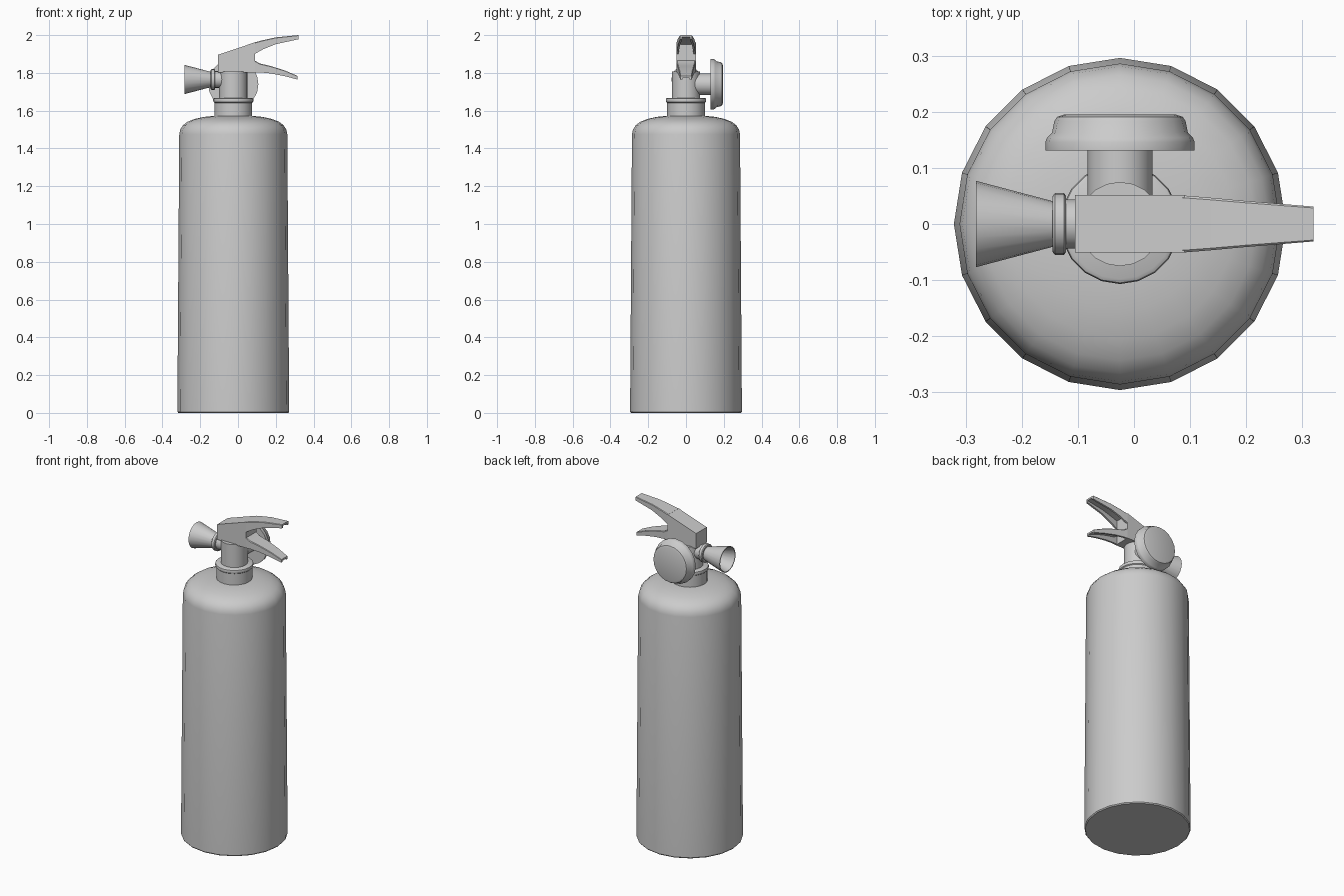
import bpy, bmesh, math
from mathutils import Matrix

if "Cube" in bpy.data.objects:
    bpy.data.objects.remove(bpy.data.objects["Cube"])

CX = -0.025   # axis of the bottle, neck and gauge


def finish(name, bm, angle):
    bmesh.ops.remove_doubles(bm, verts=bm.verts, dist=1e-5)
    bmesh.ops.recalc_face_normals(bm, faces=bm.faces)
    me = bpy.data.meshes.new(name)
    bm.to_mesh(me)
    bm.free()
    ob = bpy.data.objects.new(name, me)
    bpy.context.collection.objects.link(ob)
    bpy.ops.object.select_all(action='DESELECT')
    ob.select_set(True)
    bpy.context.view_layer.objects.active = ob
    bpy.ops.object.shade_smooth_by_angle(angle=math.radians(angle))
    return ob


def bridge(bm, a, b):
    n = len(a)
    for i in range(n):
        j = (i + 1) % n
        bm.faces.new((a[i], a[j], b[j], b[i]))


def lathe(name, profile, matrix, sides=20, angle=35):
    """Spin (radius, height) points around local z; both ends are capped."""
    bm = bmesh.new()
    rings = []
    for r, h in profile:
        rings.append([bm.verts.new((r * math.cos(2 * math.pi * k / sides),
                                    r * math.sin(2 * math.pi * k / sides), h))
                      for k in range(sides)])
    for a, b in zip(rings, rings[1:]):
        bridge(bm, a, b)
    bm.faces.new(rings[0])
    bm.faces.new(rings[-1])
    bm.transform(matrix)
    return finish(name, bm, angle)


def channel(name, stations, wall=0.011):
    """Lever with an inverted-U section; stations are (x, top, bottom, half width)."""
    bm = bmesh.new()
    loops = []
    for x, top, bot, w in stations:
        roof = max(top - wall, bot + 0.003)
        b = w * 0.08
        sec = [(-w, bot), (-w, top - b), (-w + b, top), (w - b, top), (w, top - b), (w, bot),
               (w - wall, bot), (w - wall, roof), (wall - w, roof), (wall - w, bot)]
        loops.append([bm.verts.new((x, y, z)) for y, z in sec])
    for a, b in zip(loops, loops[1:]):
        bridge(bm, a, b)
    bm.faces.new(loops[0])
    bm.faces.new(loops[-1])
    return finish(name, bm, 25)


up = Matrix.Translation((CX, 0, 0))

# Tapered bottle with rounded shoulder
lathe("bottle", [(0.291, 0), (0.296, 0.006), (0.286, 1.475), (0.281, 1.50), (0.266, 1.523),
                 (0.243, 1.541), (0.205, 1.556), (0.155, 1.567), (0.095, 1.573)], up)

# Neck with its collar bead, and the valve stem above it
lathe("neck", [(0.1, 1.56), (0.1, 1.645)], up)
lathe("neck_collar", [(0.098, 1.64), (0.105, 1.646), (0.107, 1.655), (0.105, 1.664),
                      (0.098, 1.668)], up)
lathe("valve_body", [(0.075, 1.65), (0.075, 1.808)], up)

# Gauge on the back: stem and stepped dial housing, spun along +y
back = Matrix.Translation((CX, 0, 1.74)) @ Matrix.Rotation(-math.pi / 2, 4, 'X')
lathe("gauge_stem", [(0.058, 0.02), (0.058, 0.14)], back)
lathe("gauge_housing", [(0.133, 0.131), (0.133, 0.146), (0.130, 0.154), (0.121, 0.163),
                        (0.117, 0.183), (0.112, 0.191), (0.100, 0.195)], back)

# Nozzle on the left: connector, ring and hollow horn, spun along -x
left = Matrix.Translation((0, 0, 1.765)) @ Matrix.Rotation(-math.pi / 2, 4, 'Y')
lathe("nozzle_connector", [(0.044, 0.06), (0.044, 0.128)], left)
lathe("nozzle_ring", [(0.050, 0.121), (0.055, 0.125), (0.055, 0.141), (0.050, 0.145)], left)
lathe("nozzle_horn", [(0.038, 0.135), (0.041, 0.146), (0.077, 0.282), (0.072, 0.282),
                      (0.034, 0.150)], left)

# Solid root of the two levers, extruded from its side outline
bm = bmesh.new()
outline = [(-0.105, 1.803), (-0.105, 1.896), (0.09, 1.962), (0.09, 1.803)]
loops = [[bm.verts.new((x, y, z)) for x, z in outline] for y in (-0.051, 0.052)]
bridge(bm, *loops)
for loop in loops:
    bm.faces.new(loop)
finish("lever_root", bm, 25)

# Squeeze lever and carrying handle
channel("squeeze_lever", [(0.085, 1.961, 1.898, 0.051), (0.135, 1.974, 1.926, 0.047),
                          (0.2, 1.988, 1.952, 0.041), (0.32, 2.0, 1.978, 0.031)])
channel("carry_handle", [(0.085, 1.868, 1.803, 0.051), (0.115, 1.850, 1.803, 0.048),
                         (0.175, 1.836, 1.797, 0.043), (0.25, 1.812, 1.782, 0.036),
                         (0.315, 1.784, 1.765, 0.030)])
